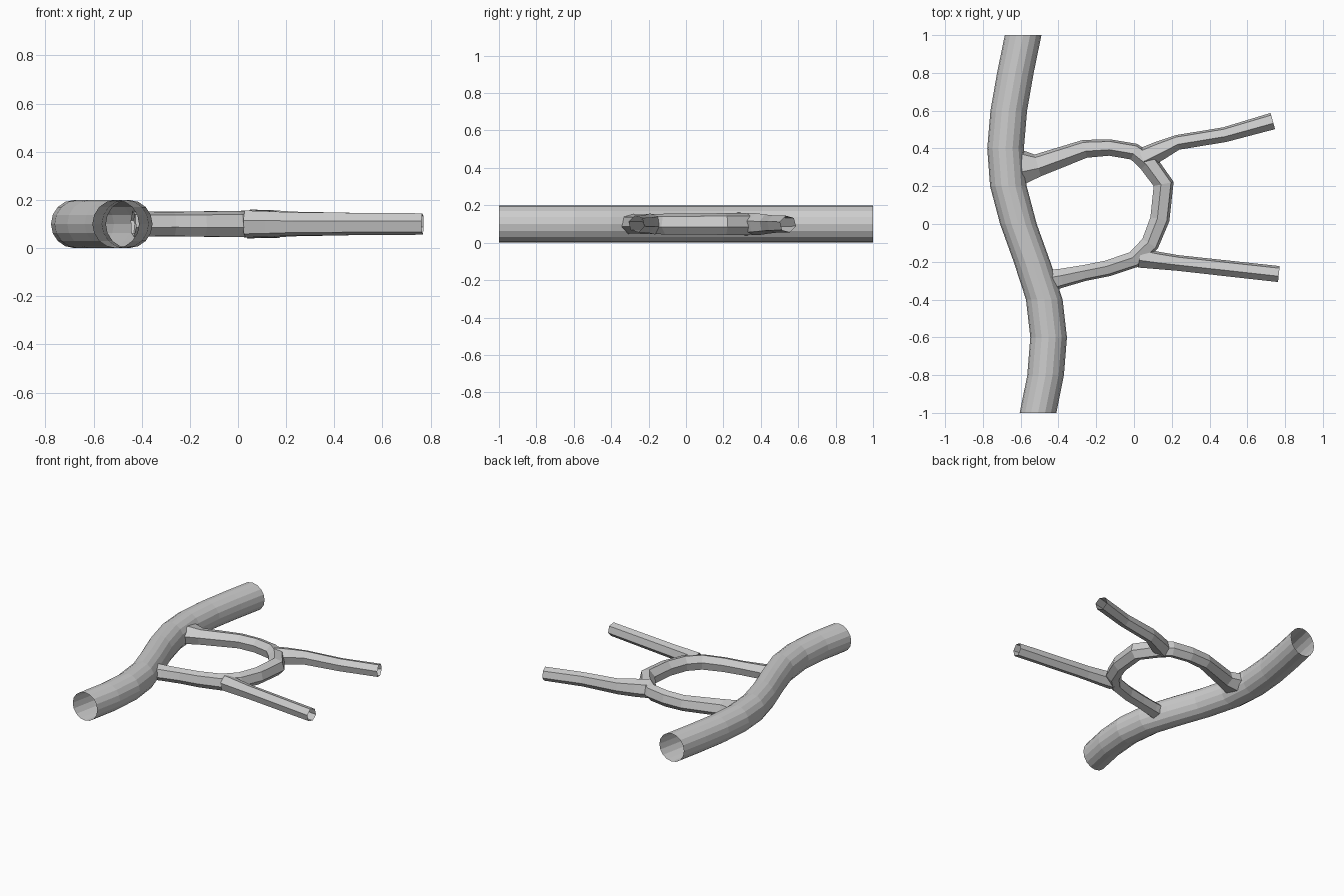
import bpy, math
from mathutils import Vector

if "Cube" in bpy.data.objects:
    bpy.data.objects.remove(bpy.data.objects["Cube"])

Z = 0.1  # centre height of every tube


def tube(name, points, sides, phase=0.0, fixed=False):
    """Open-ended tube; points are (x, y, half width, half height)."""
    verts, faces = [], []
    n = len(points)
    for i, (x, y, w, h) in enumerate(points):
        a, b = points[max(i - 1, 0)], points[min(i + 1, n - 1)]
        d = Vector((b[0] - a[0], b[1] - a[1])).normalized()
        side = Vector((1, 0)) if fixed else Vector((-d.y, d.x))
        for k in range(sides):
            t = phase + 2 * math.pi * k / sides
            c = w * math.cos(t)
            verts.append((x + side.x * c, y + side.y * c, Z + h * math.sin(t)))
    for i in range(n - 1):
        for k in range(sides):
            j = (k + 1) % sides
            faces.append((i * sides + k, i * sides + j,
                          (i + 1) * sides + j, (i + 1) * sides + k))
    mesh = bpy.data.meshes.new(name)
    mesh.from_pydata(verts, [], faces)
    obj = bpy.data.objects.new(name, mesh)
    bpy.context.collection.objects.link(obj)
    return obj


# Winding main pipe, with its rings square to y
main_x = [-.508, -.468, -.452, -.475, -.54, -.612, -.665, -.68, -.663, -.628, -.587]
tube("main_pipe", [(x, -1 + .2 * i, .097, .1) for i, x in enumerate(main_x)],
     16, fixed=True)

# Six-sided side pipes
hexa = math.radians(45)
tube("loop_pipe", [
    (-.595, .302, .098, .065), (-.51, .31, .062, .056), (-.26, .398, .05, .053),
    (-.13, .405, .045, .055), (.0, .383, .046, .056), (.075, .325, .054, .06),
    (.157, .212, .056, .06), (.137, .025, .053, .058), (.085, -.105, .05, .057),
    (.0, -.188, .046, .056), (-.14, -.235, .044, .054), (-.265, -.26, .044, .052),
    (-.385, -.287, .052, .053), (-.435, -.297, .058, .055)], 6, hexa)

tube("upper_branch", [
    (.045, .345, .06, .062), (.13, .385, .054, .06), (.23, .432, .041, .053),
    (.48, .473, .041, .048), (.735, .545, .046, .046)], 6, hexa)

tube("lower_branch", [
    (.03, -.178, .055, .058), (.12, -.192, .048, .055), (.23, -.206, .043, .05),
    (.767, -.265, .044, .046)], 6, hexa)
